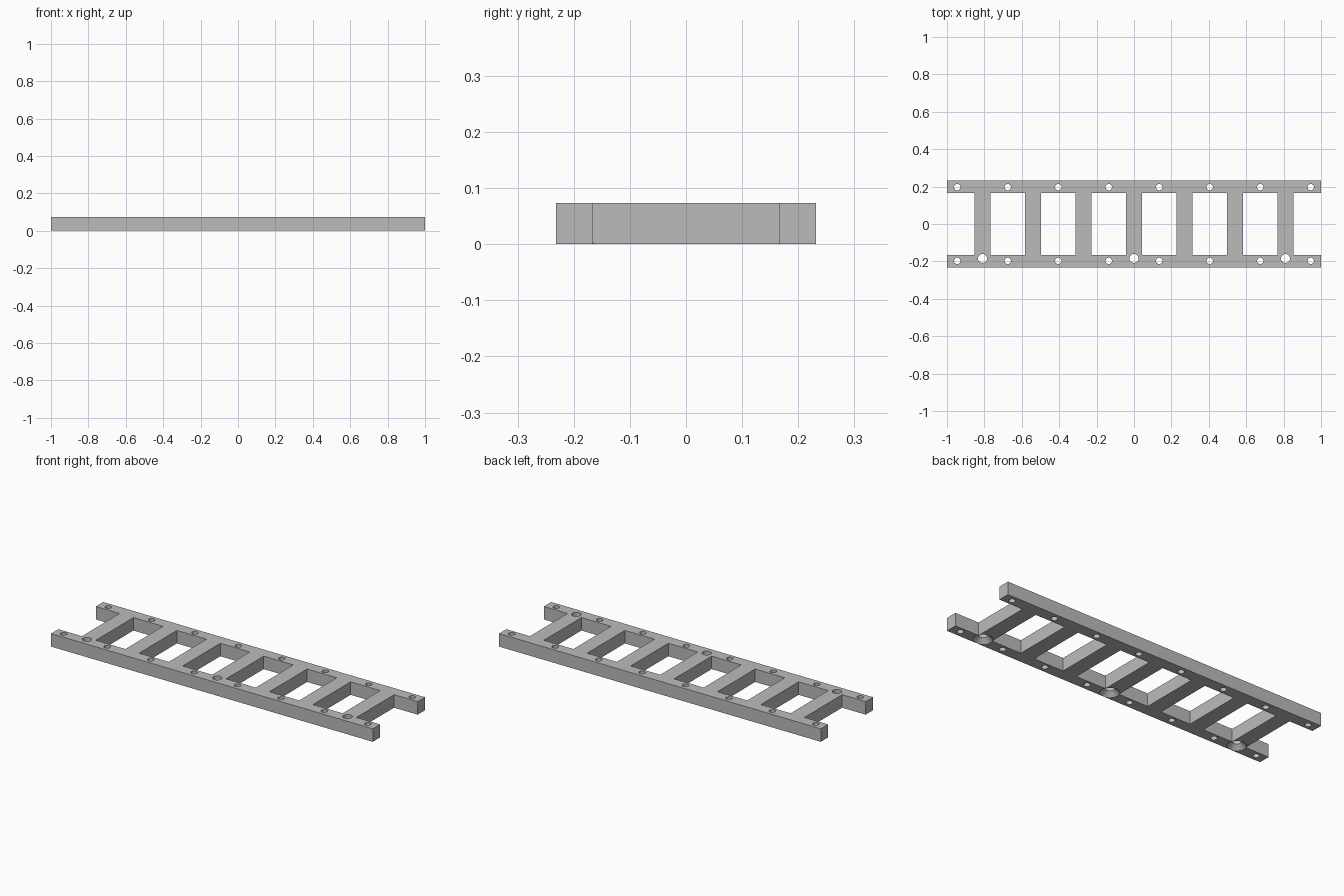
import bpy
import bmesh
import math
from mathutils import Matrix

cube = bpy.data.objects.get("Cube")
if cube:
    bpy.data.objects.remove(cube, do_unlink=True)

HALF_W, HEIGHT = 0.232, 0.073
PITCH, RUNG = 0.27, 0.086
COLUMNS = [(i - 3.5) * PITCH for i in range(8)]

grey = bpy.data.materials.new("grey")
grey.use_nodes = True
grey.diffuse_color = (0.5, 0.5, 0.5, 1)
grey.node_tree.nodes["Principled BSDF"].inputs["Base Color"].default_value = (0.5, 0.5, 0.5, 1)


def make_object(name, bm):
    mesh = bpy.data.meshes.new(name)
    bmesh.ops.recalc_face_normals(bm, faces=bm.faces)
    bm.to_mesh(mesh)
    bm.free()
    mesh.materials.append(grey)
    obj = bpy.data.objects.new(name, mesh)
    bpy.context.collection.objects.link(obj)
    return obj


def add_box(bm, centre, size):
    matrix = Matrix.Translation(centre) @ Matrix.Diagonal((*size, 1))
    bmesh.ops.create_cube(bm, size=1, matrix=matrix)


def add_drill(bm, x, y, profile, sides=32):
    """Closed turned shape from (radius, z) pairs."""
    rings = []
    for r, z in profile:
        angles = [2 * math.pi * i / sides for i in range(sides)]
        rings.append([bm.verts.new((x + r * math.cos(a), y + r * math.sin(a), z)) for a in angles])
    for low, high in zip(rings, rings[1:]):
        for i in range(sides):
            j = (i + 1) % sides
            bm.faces.new((low[i], low[j], high[j], high[i]))
    bm.faces.new(rings[0][::-1])
    bm.faces.new(rings[-1])


# Solid bar that becomes the two rails and seven rungs
bm = bmesh.new()
add_box(bm, (0, 0, HEIGHT / 2), (2, 2 * HALF_W, HEIGHT))
frame = make_object("ladder_frame", bm)

# Openings between the rungs, with the outer pair open at the ends
bm = bmesh.new()
for x in COLUMNS:
    add_box(bm, (x, 0, HEIGHT / 2), (PITCH - RUNG, 0.334, 0.2))
openings = make_object("opening_cutter", bm)

# Small through holes along both rails
bm = bmesh.new()
for x in COLUMNS:
    for y in (-0.197, 0.197):
        add_drill(bm, x, y, [(0.017, -0.05), (0.017, 0.12)])
small_holes = make_object("small_hole_cutter", bm)

# Large holes in the front rail, countersunk from below
bm = bmesh.new()
for x in (-3 * PITCH, 0, 3 * PITCH):
    add_drill(bm, x, -0.184, [(0.059, -0.01), (0.024, 0.025), (0.024, 0.12)])
large_holes = make_object("countersunk_hole_cutter", bm)

# Cut everything, then keep only the finished frame
cutters = (openings, small_holes, large_holes)
for cutter in cutters:
    cutter.hide_render = True
    cut = frame.modifiers.new(cutter.name, 'BOOLEAN')
    cut.operation = 'DIFFERENCE'
    cut.solver = 'EXACT'
    cut.object = cutter
bpy.context.view_layer.update()
evaluated = frame.evaluated_get(bpy.context.evaluated_depsgraph_get())
finished = bpy.data.meshes.new_from_object(evaluated)
frame.modifiers.clear()
frame.data = finished
for cutter in cutters:
    bpy.data.objects.remove(cutter, do_unlink=True)

bpy.ops.object.select_all(action='DESELECT')
frame.select_set(True)
bpy.context.view_layer.objects.active = frame
bpy.ops.object.shade_smooth_by_angle(angle=math.radians(30))
